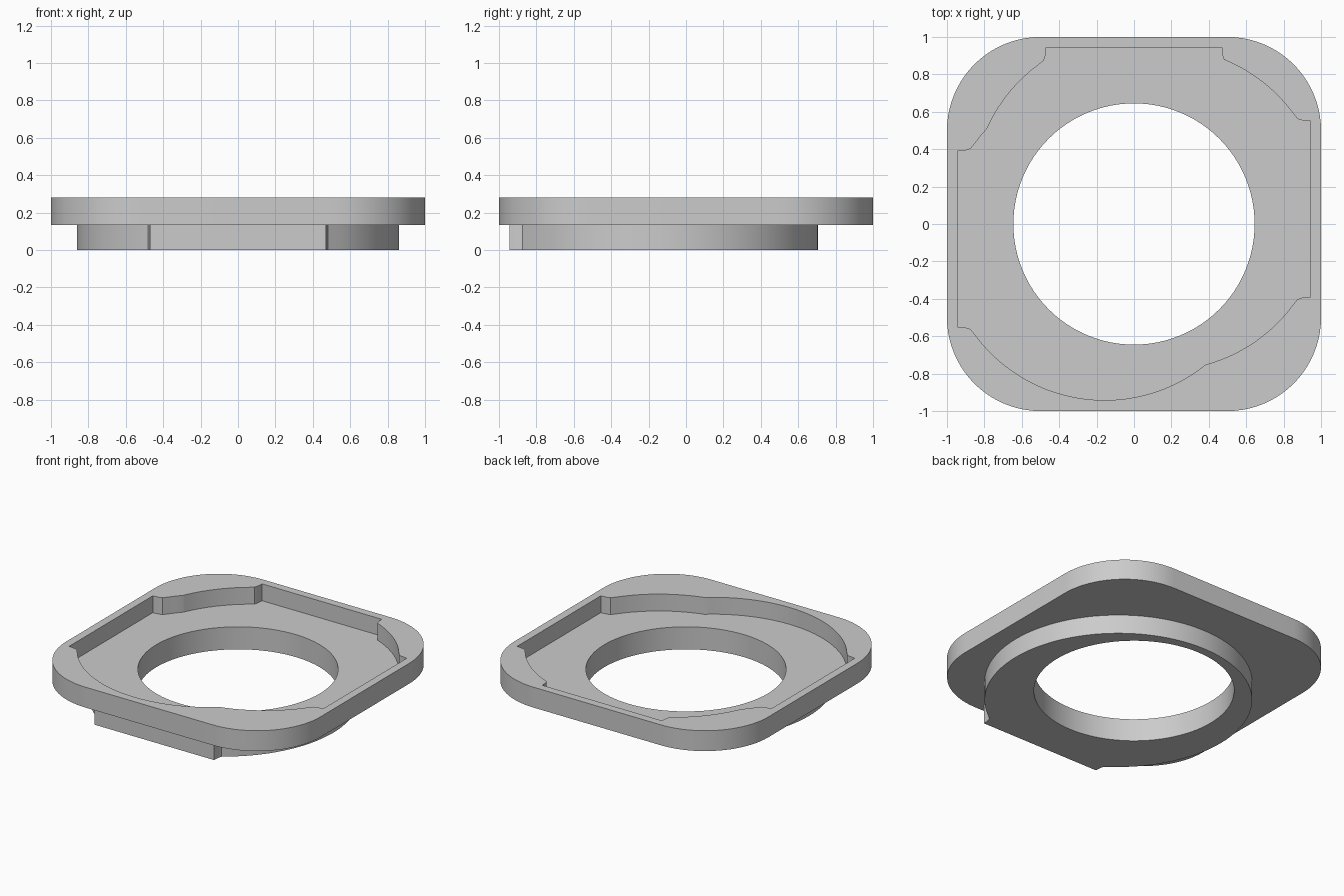
import bpy, bmesh, math

if "Cube" in bpy.data.objects:
    bpy.data.objects.remove(bpy.data.objects["Cube"])

grey = bpy.data.materials.new("matte grey")
grey.diffuse_color = (0.6, 0.6, 0.6, 1)
grey.use_nodes = True
grey.node_tree.nodes["Principled BSDF"].inputs["Base Color"].default_value = grey.diffuse_color


def prism(name, outline, z0, z1):
    """Extrude a closed outline (counter-clockwise) from z0 to z1."""
    bm = bmesh.new()
    face = bm.faces.new([bm.verts.new((x, y, z0)) for x, y in outline])
    ext = bmesh.ops.extrude_face_region(bm, geom=[face])
    bmesh.ops.translate(bm, vec=(0, 0, z1 - z0),
                        verts=[v for v in ext["geom"] if isinstance(v, bmesh.types.BMVert)])
    bmesh.ops.recalc_face_normals(bm, faces=bm.faces[:])
    mesh = bpy.data.meshes.new(name)
    bm.to_mesh(mesh)
    bm.free()
    mesh.materials.append(grey)
    obj = bpy.data.objects.new(name, mesh)
    bpy.context.collection.objects.link(obj)
    return obj


def arc(cx, cy, r, a0, a1, n):
    return [(cx + r * math.cos(a0 + (a1 - a0) * i / n),
             cy + r * math.sin(a0 + (a1 - a0) * i / n)) for i in range(n + 1)]


def tabbed_disc(angle, shift=0.0):
    """Disc with a flat tab toward +y, slid sideways, then turned about z."""
    cy, r = 0.157, 0.862
    start = math.atan2(math.sqrt(r * r - 0.51 ** 2), 0.51)
    side = [(0.482, 0.874), (0.474, 0.9), (0.47, 0.943)]
    pts = arc(0, cy, r, math.pi - start, 2 * math.pi + start, 80)
    pts += side + [(-x, y) for x, y in reversed(side)]
    c, s = math.cos(angle), math.sin(angle)
    return [((x + shift) * c - y * s, (x + shift) * s + y * c) for x, y in pts]


def combine(target, other, operation):
    mod = target.modifiers.new("combine", 'BOOLEAN')
    mod.operation, mod.object, mod.solver = operation, other, 'EXACT'
    bpy.context.view_layer.objects.active = target
    bpy.ops.object.modifier_apply(modifier=mod.name)
    bpy.data.objects.remove(other, do_unlink=True)


# rounded square plate
corners = []
for k, (sx, sy) in enumerate([(1, 1), (-1, 1), (-1, -1), (1, -1)]):
    corners += arc(0.5 * sx, 0.5 * sy, 0.5, k * math.pi / 2, (k + 1) * math.pi / 2, 20)
plate = prism("adapter_plate", corners, 0.135, 0.28)

# locking boss underneath, tab toward the front
combine(plate, prism("boss", tabbed_disc(math.pi), 0, 0.15), 'UNION')

# recess in the top: three overlapping seats facing back, left and right
for angle, shift in [(0, 0), (math.pi / 2, -0.08), (-math.pi / 2, -0.08)]:
    combine(plate, prism("seat_cutter", tabbed_disc(angle, shift), 0.16, 0.5), 'DIFFERENCE')

# central round opening
combine(plate, prism("hole_cutter", arc(0, 0, 0.645, 0, 2 * math.pi * 95 / 96, 95), -0.2, 0.6),
        'DIFFERENCE')

bpy.ops.object.select_all(action='DESELECT')
plate.select_set(True)
bpy.context.view_layer.objects.active = plate
bpy.ops.object.shade_smooth_by_angle(angle=math.radians(30))
